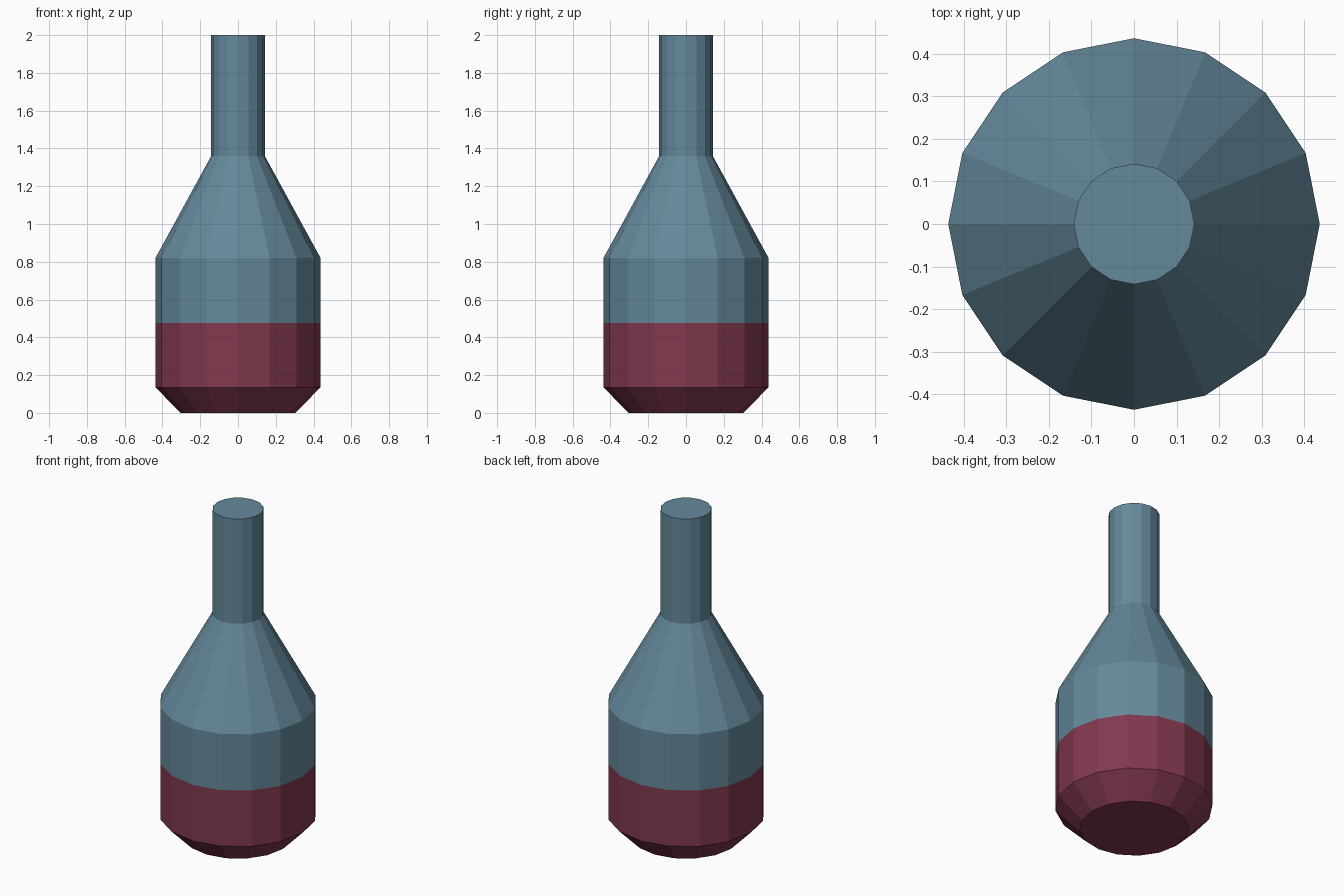
import bpy, bmesh
from math import cos, sin, tau

if "Cube" in bpy.data.objects:
    bpy.data.objects.remove(bpy.data.objects["Cube"])

SIDES = 16


def material(name, rgb):
    m = bpy.data.materials.new(name)
    m.diffuse_color = (*rgb, 1)
    m.use_nodes = True
    m.node_tree.nodes["Principled BSDF"].inputs["Base Color"].default_value = m.diffuse_color
    return m


def lathe(name, profile, mat, cap_bottom=False, cap_top=False):
    """Revolve (radius, height) points around z with flat facets."""
    bm = bmesh.new()
    rings = [[bm.verts.new((r * cos(tau * i / SIDES), r * sin(tau * i / SIDES), z))
              for i in range(SIDES)] for r, z in profile]
    for low, high in zip(rings, rings[1:]):
        for i in range(SIDES):
            j = (i + 1) % SIDES
            bm.faces.new((low[i], low[j], high[j], high[i]))
    if cap_bottom:
        bm.faces.new(rings[0][::-1])
    if cap_top:
        bm.faces.new(rings[-1])
    mesh = bpy.data.meshes.new(name)
    bm.to_mesh(mesh)
    bm.free()
    mesh.materials.append(mat)
    obj = bpy.data.objects.new(name, mesh)
    bpy.context.collection.objects.link(obj)
    return obj


glass = material("blue_glass", (0.13, 0.25, 0.33))
liquid = material("red_liquid", (0.22, 0.04, 0.075))

# Liquid-filled base with a bevelled foot
lathe("liquid_base", [(0.303, 0), (0.437, 0.135), (0.437, 0.477)], liquid, cap_bottom=True)

# Upper body, sloping shoulder and straight closed neck
lathe("bottle_top", [(0.437, 0.477), (0.437, 0.82), (0.142, 1.36), (0.142, 2)], glass, cap_top=True)
